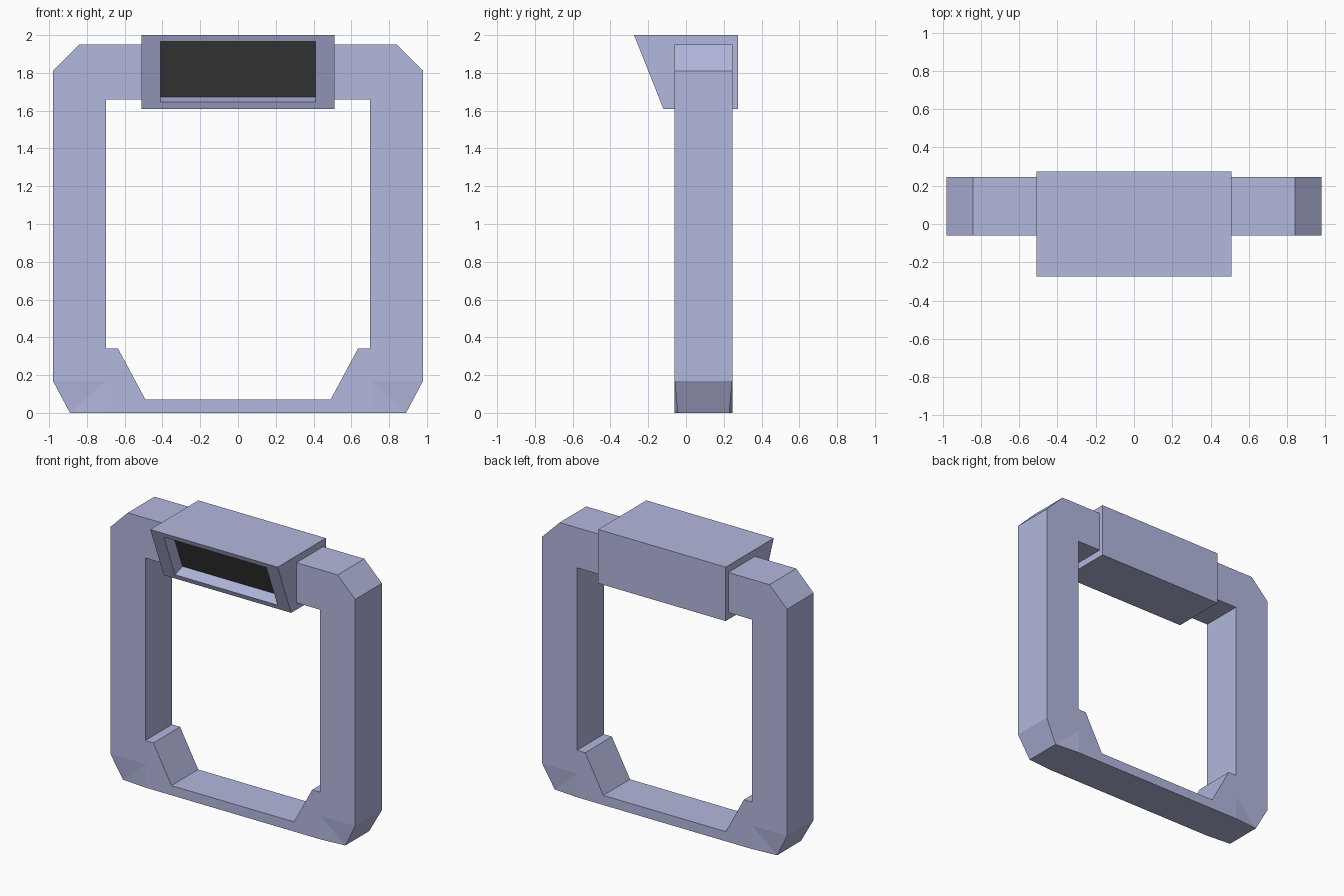
import bpy, bmesh

if "Cube" in bpy.data.objects:
    bpy.data.objects.remove(bpy.data.objects["Cube"])


def material(name, color):
    m = bpy.data.materials.new(name)
    m.diffuse_color = (*color, 1)
    m.use_nodes = True
    m.node_tree.nodes["Principled BSDF"].inputs["Base Color"].default_value = m.diffuse_color
    return m


body_blue = material("pale_blue_grey", (0.45, 0.48, 0.73))
screen_dark = material("dark_screen", (0.05, 0.05, 0.052))


def finish(bm, name, mat, recalc=True):
    if recalc:
        bmesh.ops.recalc_face_normals(bm, faces=bm.faces)
    mesh = bpy.data.meshes.new(name)
    bm.to_mesh(mesh)
    bm.free()
    mesh.materials.append(mat)
    ob = bpy.data.objects.new(name, mesh)
    bpy.context.collection.objects.link(ob)
    return ob


# Gate frame: right half as a profile (x, z) between two y planes, then mirrored
Y0, Y1, PINCH = -0.06, 0.245, 0.016
outline = [(0, 0), (0.70, 0), (0.89, 0), (0.98, 0.17), (0.98, 1.81), (0.84, 1.95),
           (0.505, 1.95), (0.505, 1.66), (0.70, 1.66), (0.70, 0.34),
           (0.635, 0.34), (0.49, 0.07), (0, 0.07)]
FOOT = 2  # the foot corner is pinched inward in y
bm = bmesh.new()
sides = []
for y, s in ((Y0, 1), (Y1, -1)):
    vs = [bm.verts.new((x, y + (s * PINCH if i == FOOT else 0), z))
          for i, (x, z) in enumerate(outline)]
    inner = bm.verts.new((0.70, y, 0.17))
    bm.faces.new([vs[0], vs[1], inner] + vs[3:])
    bm.faces.new((vs[1], vs[2], inner))
    bm.faces.new((vs[2], vs[3], inner))
    sides.append(vs)
a, b = sides
for i in range(len(outline) - 1):
    bm.faces.new((a[i], a[i + 1], b[i + 1], b[i]))
frame = finish(bm, "gate_frame", body_blue)
mirror = frame.modifiers.new("mirror", 'MIRROR')
mirror.use_clip = True


# Display housing: wedge with a recess sunk into its slanted front
def front_y(z):
    return -0.275 + (2.0 - z) * 0.155 / 0.39


def ring(bm, half, z0, z1, dy=0.0, dz=0.0):
    return [bm.verts.new((x, front_y(z) + dy, z + dz))
            for x, z in ((-half, z0), (half, z0), (half, z1), (-half, z1))]


bm = bmesh.new()
back = [bm.verts.new((x, 0.275, z))
        for x, z in ((-0.51, 1.61), (0.51, 1.61), (0.51, 2), (-0.51, 2))]
rings = [back, ring(bm, 0.51, 1.61, 2.0), ring(bm, 0.41, 1.645, 1.965),
         ring(bm, 0.41, 1.645, 1.965, 0.085, 0.028)]
bm.faces.new(back[::-1])
for r, q in zip(rings, rings[1:]):
    for i in range(4):
        j = (i + 1) % 4
        bm.faces.new((r[i], r[j], q[j], q[i]))
finish(bm, "display_housing", body_blue, recalc=False)

# Dark screen closing the bottom of the recess
bm = bmesh.new()
bm.faces.new(ring(bm, 0.41, 1.645, 1.965, 0.085, 0.028))
finish(bm, "screen", screen_dark, recalc=False)
